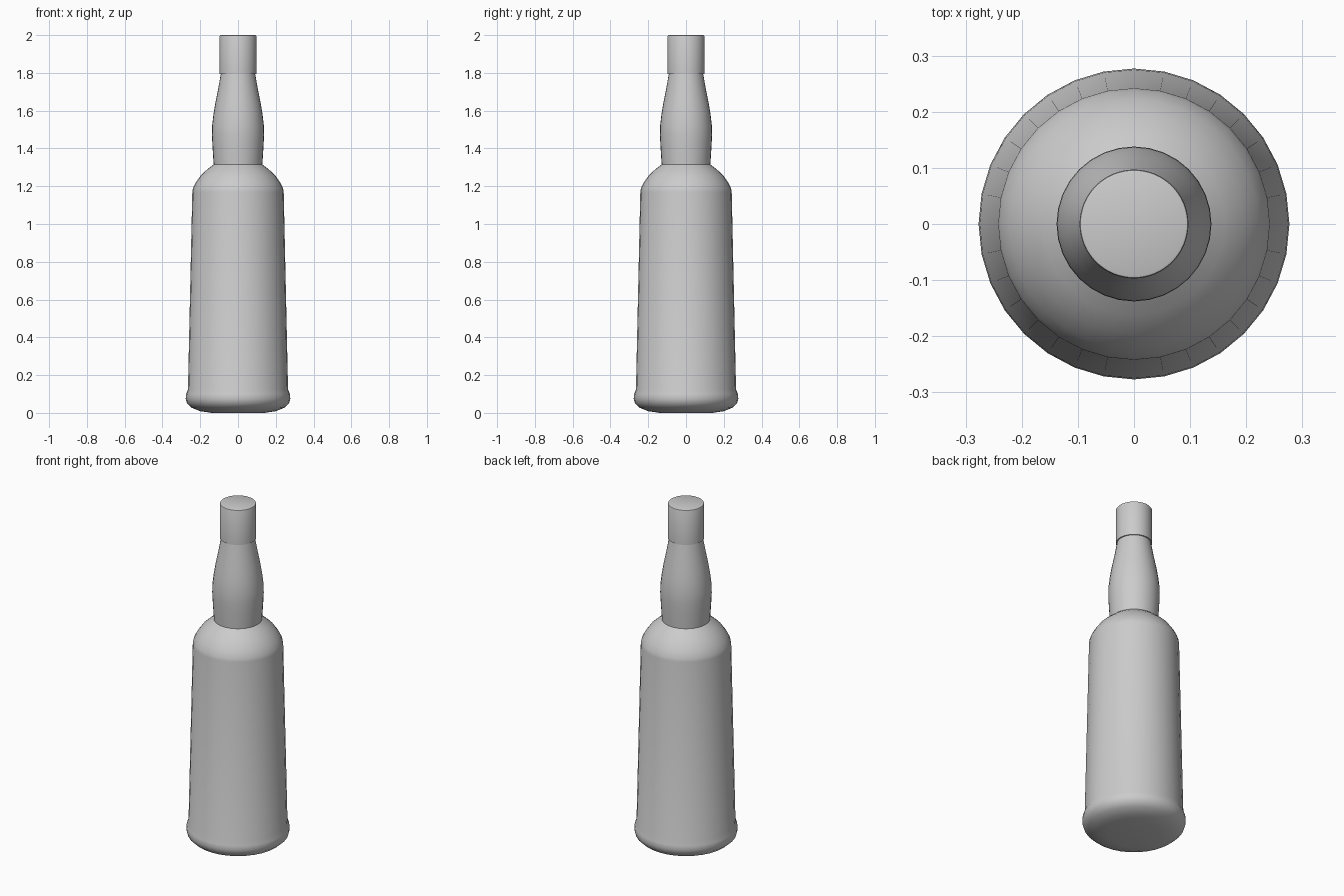
import bpy, bmesh, math

if "Cube" in bpy.data.objects:
    bpy.data.objects.remove(bpy.data.objects["Cube"])


def lathe(name, profile, sides=32, angle=35):
    """Revolve (radius, z) points around z and cap both ends."""
    bm = bmesh.new()
    rings = []
    for r, z in profile:
        rings.append([bm.verts.new((r * math.cos(2 * math.pi * i / sides),
                                    r * math.sin(2 * math.pi * i / sides), z))
                      for i in range(sides)])
    for a, b in zip(rings, rings[1:]):
        for i in range(sides):
            j = (i + 1) % sides
            bm.faces.new((a[i], a[j], b[j], b[i]))
    bm.faces.new(rings[0][::-1])
    bm.faces.new(rings[-1])
    mesh = bpy.data.meshes.new(name)
    bm.to_mesh(mesh)
    bm.free()
    obj = bpy.data.objects.new(name, mesh)
    bpy.context.collection.objects.link(obj)
    bpy.ops.object.select_all(action='DESELECT')
    obj.select_set(True)
    bpy.context.view_layer.objects.active = obj
    bpy.ops.object.shade_smooth_by_angle(angle=math.radians(angle))
    return obj


# Bottle: rounded base bead, tapered body, shoulder and bulbous neck
lathe("bottle", [
    (0.14, 0.0), (0.20, 0.009), (0.245, 0.027), (0.27, 0.05),
    (0.277, 0.075), (0.275, 0.10), (0.265, 0.125),
    (0.242, 1.17), (0.238, 1.19), (0.222, 1.222), (0.195, 1.26),
    (0.162, 1.29), (0.129, 1.315), (0.131, 1.345), (0.135, 1.41), (0.138, 1.47),
    (0.137, 1.52), (0.130, 1.58), (0.120, 1.64), (0.105, 1.715), (0.09, 1.80)])

# Cap with finely softened top edge
lathe("cap", [(0.097, 1.795), (0.097, 1.995), (0.0955, 1.9985), (0.092, 2.0)], sides=64)
